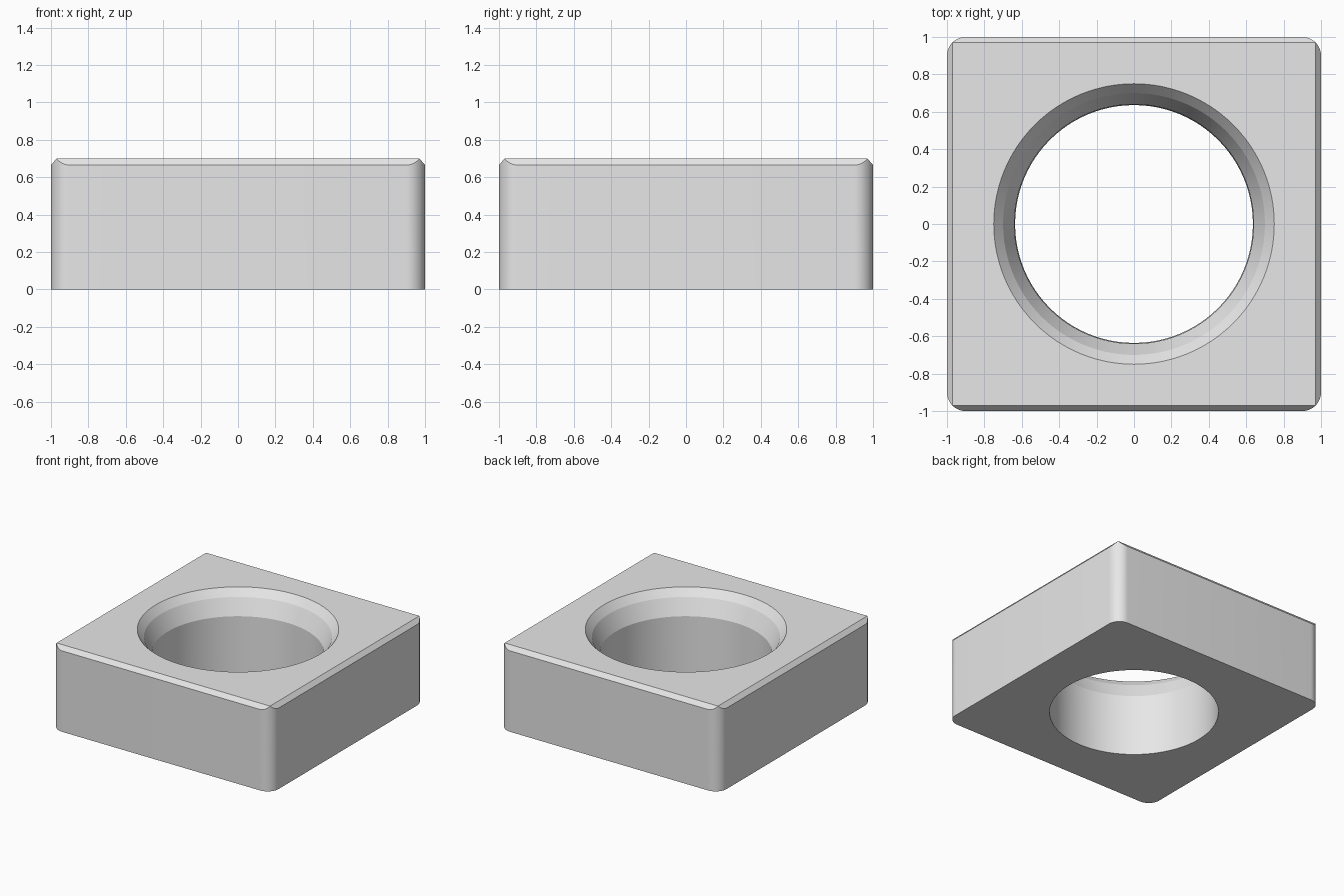
import bpy, bmesh, math
from mathutils import Vector

if "Cube" in bpy.data.objects:
    bpy.data.objects.remove(bpy.data.objects["Cube"])

H = 0.70          # block height
R = 0.10          # vertical corner radius
CH = (0.03, 0.035)  # top chamfer width and drop


def make_object(name, bm):
    bmesh.ops.recalc_face_normals(bm, faces=bm.faces)
    mesh = bpy.data.meshes.new(name)
    bm.to_mesh(mesh)
    bm.free()
    obj = bpy.data.objects.new(name, mesh)
    bpy.context.collection.objects.link(obj)
    return obj


# Square block with rounded vertical corners
bm = bmesh.new()
outline = []
for k, (sx, sy) in enumerate([(1, 1), (-1, 1), (-1, -1), (1, -1)]):
    for i in range(13):
        a = math.radians(90 * k + 7.5 * i)
        outline.append(bm.verts.new((sx * (1 - R) + R * math.cos(a),
                                     sy * (1 - R) + R * math.sin(a), 0)))
base = bm.faces.new(outline)
top = bmesh.ops.extrude_face_region(bm, geom=[base])
bmesh.ops.translate(bm, vec=(0, 0, H),
                    verts=[v for v in top["geom"] if isinstance(v, bmesh.types.BMVert)])

# Flat chamfers along the four top edges
for d in [(1, 0), (0, 1), (-1, 0), (0, -1)]:
    d = Vector((d[0], d[1], 0))
    cut = bmesh.ops.bisect_plane(
        bm, geom=bm.verts[:] + bm.edges[:] + bm.faces[:], dist=1e-6,
        plane_co=d * (1 - CH[0]) + Vector((0, 0, H)),
        plane_no=(d * CH[1] + Vector((0, 0, CH[0]))).normalized(), clear_outer=True)
    edges = [e for e in cut["geom_cut"] if isinstance(e, bmesh.types.BMEdge) and e.is_boundary]
    bmesh.ops.holes_fill(bm, edges=edges, sides=0)
block = make_object("block", bm)

# Turned cutter: straight bore, tapered shoulder, chamfered mouth
profile = [(0.635, -0.1), (0.64, 0.51), (0.70, 0.64), (0.75, H), (0.85, H + 0.12)]
N = 96
bm = bmesh.new()
rings = [[bm.verts.new((r * math.cos(2 * math.pi * i / N), r * math.sin(2 * math.pi * i / N), z))
          for i in range(N)] for r, z in profile]
for lo, hi in zip(rings, rings[1:]):
    for i in range(N):
        j = (i + 1) % N
        bm.faces.new((lo[i], lo[j], hi[j], hi[i]))
bm.faces.new(rings[0])
bm.faces.new(rings[-1])
cutter = make_object("bore_cutter", bm)
cutter.hide_render = True

# Cut the bore
mod = block.modifiers.new("bore", "BOOLEAN")
mod.operation = "DIFFERENCE"
mod.solver = "EXACT"
mod.object = cutter
bpy.context.view_layer.objects.active = block
block.select_set(True)
bpy.ops.object.modifier_apply(modifier=mod.name)
bpy.data.objects.remove(cutter)

# Material and shading
grey = bpy.data.materials.new("light grey")
grey.diffuse_color = (0.8, 0.8, 0.8, 1)
grey.use_nodes = True
grey.node_tree.nodes["Principled BSDF"].inputs["Base Color"].default_value = grey.diffuse_color
block.data.materials.clear()
block.data.materials.append(grey)
bpy.ops.object.shade_smooth_by_angle(angle=math.radians(15))
